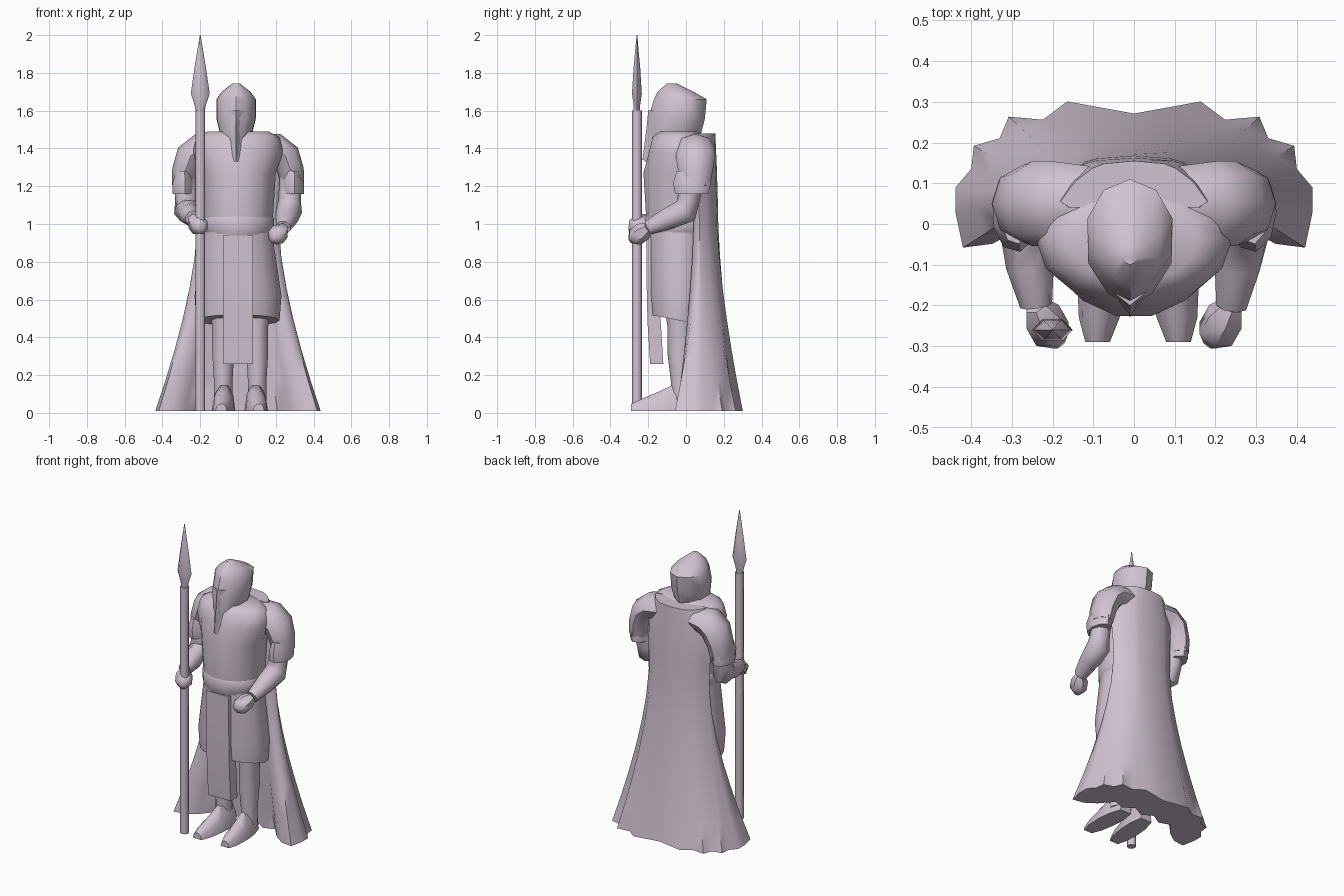
import bpy, bmesh, math
from mathutils import Vector
from math import sin, cos, pi, tau

cube = bpy.data.objects.get("Cube")
if cube:
    bpy.data.objects.remove(cube)

mauve = bpy.data.materials.new("pale_mauve")
mauve.use_nodes = True
colour = (.63, .54, .63, 1)
mauve.diffuse_color = colour
mauve.node_tree.nodes["Principled BSDF"].inputs["Base Color"].default_value = colour


def skin(name, rings, crease=52):
    """Bridge equal rings of points into a closed, creased solid."""
    bm = bmesh.new()
    loops = [[bm.verts.new(point) for point in ring] for ring in rings]
    count = len(loops[0])
    for lower, upper in zip(loops, loops[1:]):
        for i in range(count):
            j = (i + 1) % count
            bm.faces.new((lower[i], lower[j], upper[j], upper[i]))
    bm.faces.new(loops[0])
    bm.faces.new(loops[-1])
    bmesh.ops.recalc_face_normals(bm, faces=bm.faces)
    mesh = bpy.data.meshes.new(name)
    bm.to_mesh(mesh)
    bm.free()
    mesh.materials.append(mauve)
    part = bpy.data.objects.new(name, mesh)
    bpy.context.collection.objects.link(part)
    bpy.ops.object.select_all(action='DESELECT')
    part.select_set(True)
    bpy.context.view_layer.objects.active = part
    bpy.ops.object.shade_smooth_by_angle(angle=math.radians(crease))


def circle(sides):
    """Unit circle as (cosine, sine) pairs."""
    return [(cos(tau * i / sides), sin(tau * i / sides)) for i in range(sides)]


def stack(name, x, y, rows, sides=9, tilt=0):
    """Loft upright ellipses given as (height, half width, half depth)."""
    skin(name, [[(x + wide * c, y + deep * s, z + tilt * deep * s) for c, s in circle(sides)]
                for z, wide, deep in rows])


def limb(name, points, radii, sides=8, depth=1):
    """Tube through points, with a radius at each; depth widens it front to back."""
    points = [Vector(point) for point in points]
    rings = []
    for k, (point, radius) in enumerate(zip(points, radii)):
        ahead = points[min(k + 1, len(points) - 1)] - points[max(k - 1, 0)]
        across = ahead.cross(Vector((0, 1, 0))).normalized()
        other = ahead.normalized().cross(across) * depth
        rings.append([point + radius * (across * c + other * s) for c, s in circle(sides)])
    skin(name, rings)


# Torso, belt and skirt
body_y = -.04
stack("torso", 0, body_y, [(.95, .18, .17), (1.27, .2, .19), (1.38, .24, .16),
                           (1.46, .22, .14), (1.49, .16, .1)], sides=14)
belt_low, belt_high = .94, 1.05
stack("belt", 0, body_y, [(belt_low, .17, .17), (belt_low + .03, .19, .18),
                          (belt_high - .02, .19, .18), (belt_high, .17, .17)], sides=14)
stack("skirt", 0, body_y, [(.49, .22, .15), (.62, .23, .16), (.96, .18, .17)],
      sides=14, tilt=-.2)

# Hanging front cloth, bowed forward at the thighs
cloth_half, cloth_thick = .08, .07
cloth = []
for step in range(4):
    drop = step / 3
    front, z = -.21 + .02 * drop ** 3, .94 - .68 * drop
    cloth.append([(side * cloth_half, y, z)
                  for side, y in ((-1, front), (1, front),
                                  (1, front + cloth_thick), (-1, front + cloth_thick))])
skin("front_cloth", cloth)


def hood_ring(z, half, front, back):
    """Egg outline, drawn to a point at the front."""
    middle, reach = (front + back) / 2, (back - front) / 2
    return [(half * c * (1 - max(0, -s) ** 2 / 4) - .01, middle + reach * s, z)
            for s, c in circle(10)]


# Pointed hood tapering to the chin
skin("helmet", [hood_ring(*row) for row in (
    (1.33, .02, -.22, -.13), (1.44, .08, -.2, .07), (1.56, .11, -.2, .1),
    (1.66, .11, -.17, .11), (1.7, .08, -.15, .04), (1.745, .02, -.1, -.05))], crease=40)

# Nose ridge running down the face guard
skin("nose_ridge", [[(-half - .01, y + .04, z), (-.01, y, z), (half - .01, y + .04, z)]
                    for z, half, y in ((1.34, .01, -.23), (1.5, .03, -.21), (1.6, .05, -.2))])

# Shoulders, sleeves, arms and hands, mirrored apart from the grip height
for side, sign, grip in (("left", 1, .93), ("right", -1, .98)):
    limb(side + "_shoulder", [(sign * x, .05, z) for x, z in
                              ((.1, 1.41), (.2, 1.4), (.25, 1.36), (.28, 1.28), (.29, 1.2))],
         [.07, .08, .08, .07, .06], depth=1.3)
    stack(side + "_sleeve_band", sign * .29, .03,
          [(1.16, .06, .09), (1.22, .06, .1), (1.28, .04, .08)])
    shoulder = Vector((sign * .28, .04, 1.25))
    elbow = Vector((sign * .27, 0, 1.07))
    wrist = Vector((sign * .24, -.2, grip + .05))
    palm = Vector((sign * .2, -.27, grip))
    limb(side + "_arm", [shoulder, shoulder.lerp(elbow, .7), elbow,
                         elbow.lerp(wrist, .5), wrist], [.06, .06, .07, .06, .04])
    fingertip = palm + (palm - wrist) / 3
    limb(side + "_hand", [wrist, wrist.lerp(palm, .4), palm, fingertip],
         [.03, .05, .05, .02], sides=6)


def boot_ring(x, y, half, height):
    """Flat-soled arch across the foot."""
    return [(x + half * cos(pi * i / 5), y, .01 + height * sin(pi * i / 5)) for i in range(6)]


# Legs and toed-out boots
for side, sign, x in (("left", 1, .09), ("right", -1, -.07)):
    stack(side + "_leg", x + sign * .01, -.03,
          [(.05, .05, .05), (.16, .05, .05), (.32, .06, .07), (.46, .06, .07), (.6, .08, .09)])
    skin(side + "_boot", [boot_ring(x - sign * y / 15, y, half, height) for y, half, height in (
        (-.29, .03, .04), (-.23, .05, .07), (-.14, .06, .11), (-.06, .06, .15), (.03, .04, .12))])

# Cape hem: a broad pleated arc behind and a wavy lining inside
folds = 18
hem = []
for i in range(folds + 1):
    turn = pi * i / folds
    pleat = 1 + .05 * (-1) ** i * sin(turn)
    x = math.copysign(abs(cos(turn)) ** .6, cos(turn)) * min(1, .94 + sin(turn) / 3)
    hem.append((.45 * pleat * x, .35 * pleat * abs(sin(turn)) ** .8 - .06, True))
lining = 10
for i in range(lining + 1):
    across = 2 * i / lining - 1
    hem.append((.35 * across, .08 - .15 * across ** 4 + .02 * (-1) ** i, False))

# Each level draws the hem in toward a narrow panel hung from the shoulders
levels = 9
cape = []
for level in range(levels + 1):
    rise = level / levels
    z = .01 + 1.47 * rise
    flare = max(0, 1 - z) ** 1.5
    half = .21 + .03 * rise ** 4 - .06 * (level == levels)
    ring = []
    for x, y, outside in hem:
        spread = max(-1, min(1, x / .4))
        panel_y = .175 - .02 * rise ** 4 - .1 * abs(spread) ** 3 if outside else .04
        ring.append((x * flare + half * spread * (1 - flare),
                     y * flare + panel_y * (1 - flare), z))
    cape.append(ring)
skin("cape", cape, crease=60)

# Spear
spear_x, spear_y = -.2, -.26
stack("spear_shaft", spear_x, spear_y, [(z, .026, .026) for z in (.01, 1, 1.6)], sides=8)
stack("spear_head", spear_x, spear_y, [(1.58, .02, .02), (1.63, .03, .02), (1.69, .05, .03),
                                       (1.83, .03, .02), (2, .002, .002)], sides=6)
